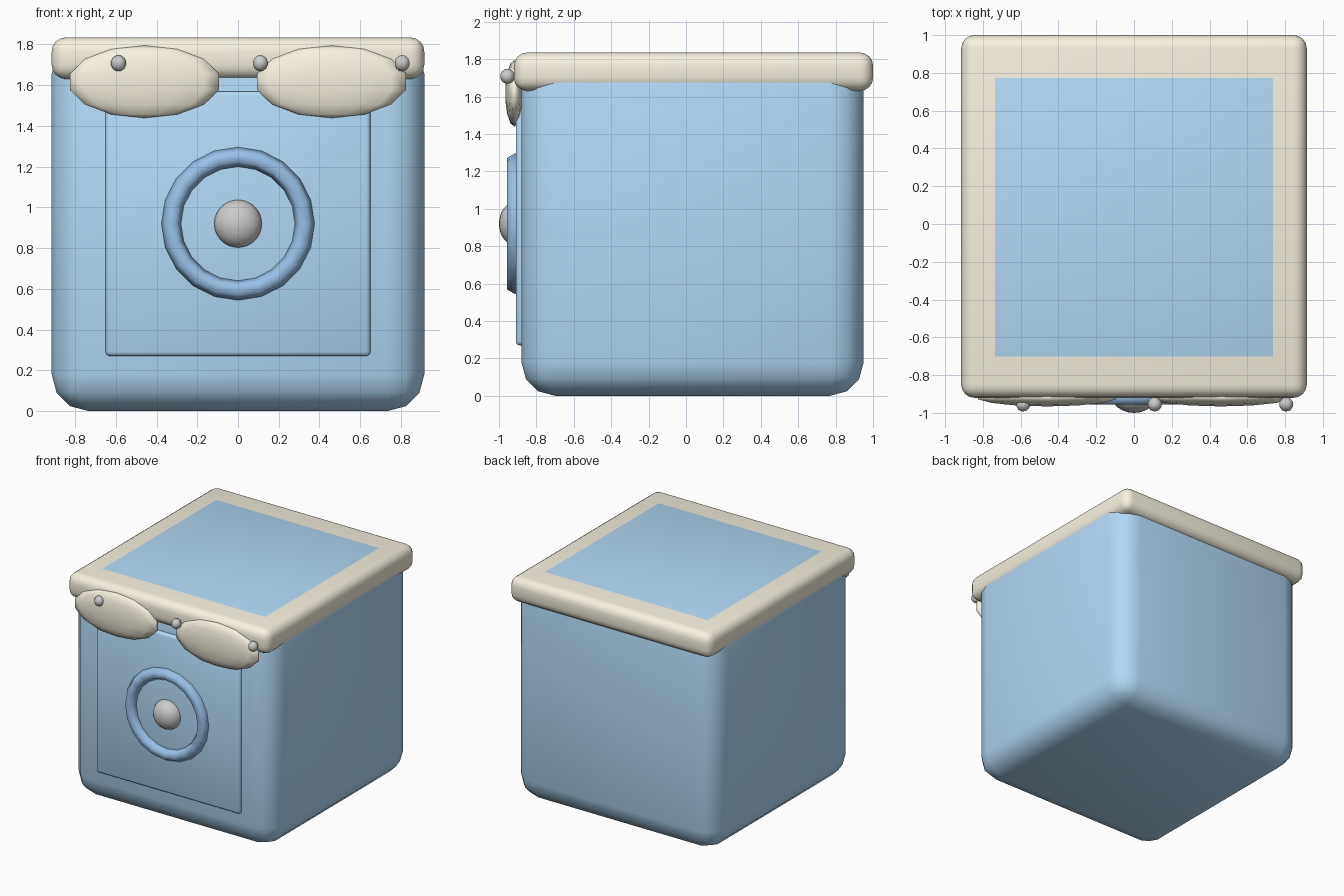
import bpy
from math import radians

if "Cube" in bpy.data.objects:
    bpy.data.objects.remove(bpy.data.objects["Cube"])


def material(name, rgb):
    m = bpy.data.materials.new(name)
    m.diffuse_color = (*rgb, 1)
    m.use_nodes = True
    m.node_tree.nodes["Principled BSDF"].inputs["Base Color"].default_value = m.diffuse_color
    return m


BLUE = material("light_blue", (0.45, 0.70, 0.92))
DARK = material("ring_blue", (0.32, 0.53, 0.80))
CREAM = material("cream", (0.93, 0.88, 0.74))
PEARL = material("pearl", (0.88, 0.87, 0.86))


def finish(name, mat, angle=60):
    ob = bpy.context.object
    ob.name = name
    ob.data.materials.append(mat)
    bpy.ops.object.shade_smooth_by_angle(angle=radians(angle))
    return ob


def rounded_box(name, lo, hi, bevel, segments, mat):
    bpy.ops.mesh.primitive_cube_add(size=1, location=[(a + b) / 2 for a, b in zip(lo, hi)])
    ob = bpy.context.object
    ob.scale = [b - a for a, b in zip(lo, hi)]
    bpy.ops.object.transform_apply(location=False, rotation=False, scale=True)
    mod = ob.modifiers.new("round", 'BEVEL')
    mod.width = bevel
    mod.segments = segments
    bpy.ops.object.modifier_apply(modifier="round")
    return finish(name, mat)


def ellipsoid(name, loc, radii, segments, rings, mat):
    bpy.ops.mesh.primitive_uv_sphere_add(segments=segments, ring_count=rings, radius=1, location=loc)
    bpy.context.object.scale = radii
    bpy.ops.object.transform_apply(location=False, rotation=False, scale=True)
    return finish(name, mat, 80)


# Main cabinet and the cloth-like lid band, tops level with each other
rounded_box("body", (-0.915, -0.88, 0), (0.915, 0.95, 1.8355), 0.18, 3, BLUE)
rounded_box("lid", (-0.915, -0.92, 1.63), (0.915, 1.0, 1.835), 0.07, 4, CREAM)

# Raised square front panel
rounded_box("front_panel", (-0.65, -0.91, 0.27), (0.65, -0.80, 1.57), 0.02, 2, BLUE)

# Ring and central knob
bpy.ops.mesh.primitive_torus_add(major_radius=0.328, minor_radius=0.048, major_segments=20,
                                 minor_segments=6, location=(0, -0.915, 0.92),
                                 rotation=(radians(90), 0, 0))
finish("front_ring", DARK, 80)
ellipsoid("knob", (0, -0.91, 0.92), (0.117, 0.09, 0.117), 24, 16, PEARL)

# Two draped swags under the lid
for side, x in (("left", -0.46), ("right", 0.46)):
    ellipsoid(f"swag_{side}", (x, -0.917, 1.617), (0.385, 0.05, 0.178), 14, 7, CREAM)

# Pearls pinning the swags
for i, x in enumerate((-0.587, 0.11, 0.806)):
    ellipsoid(f"pearl_{i + 1}", (x, -0.955, 1.708), (0.039, 0.039, 0.04), 10, 7, PEARL)
